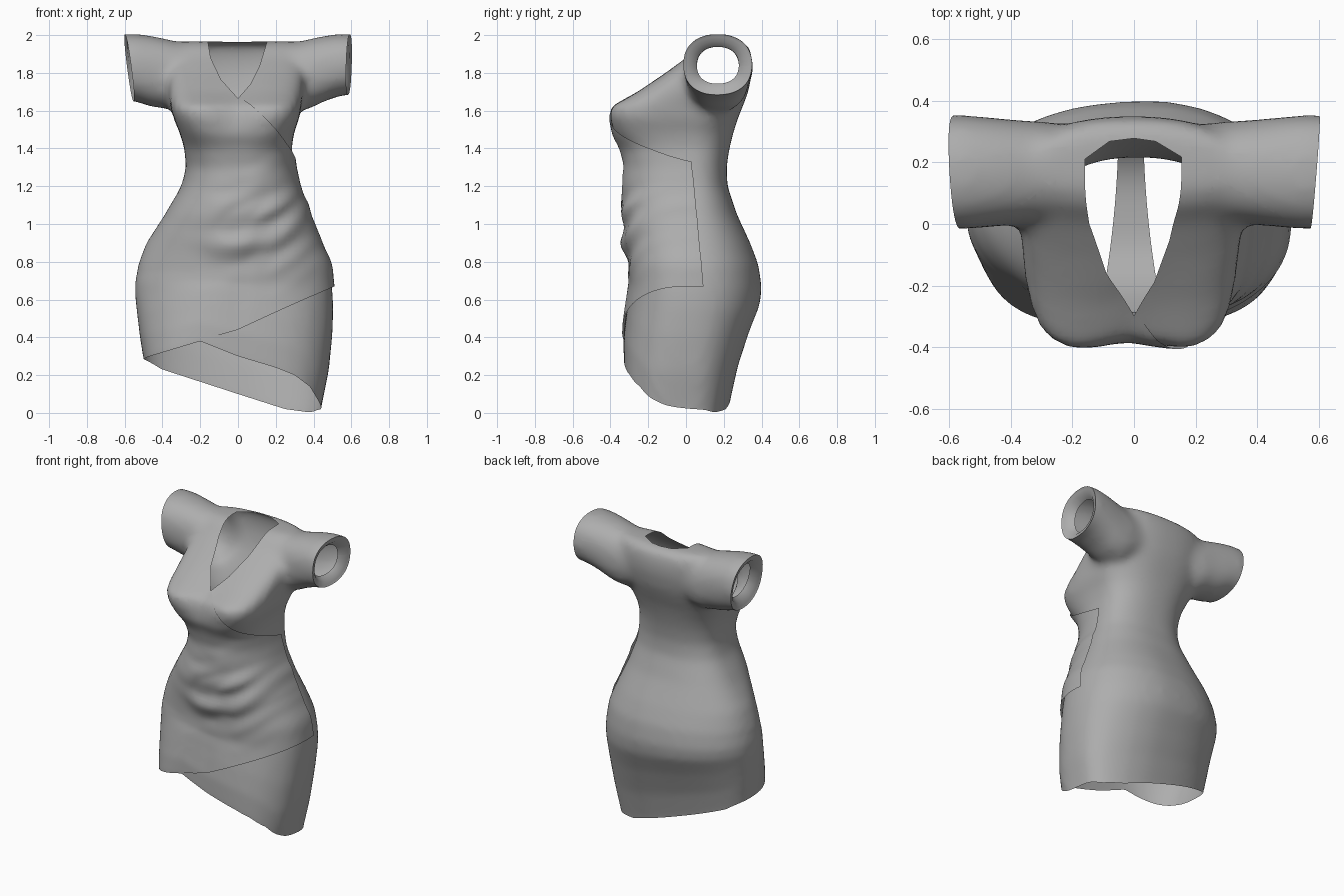
import bpy, bmesh, math
from mathutils import Vector, noise

if "Cube" in bpy.data.objects:
    bpy.data.objects.remove(bpy.data.objects["Cube"])

grey = bpy.data.materials.new("grey_cloth")
grey.diffuse_color = (0.42, 0.42, 0.42, 1)
grey.use_nodes = True
grey.node_tree.nodes["Principled BSDF"].inputs["Base Color"].default_value = grey.diffuse_color


def ramp(pts, v):
    """Piecewise linear lookup."""
    if v <= pts[0][0]:
        return pts[0][1]
    for (a, p), (b, q) in zip(pts, pts[1:]):
        if v <= b:
            return p + (q - p) * (v - a) / (b - a)
    return pts[-1][1]


def clamp(v):
    return min(max(v, 0), 1)


def power(v, e):
    return math.copysign(abs(v) ** (2 / e), v)


def loft(bm, rings):
    """Closed skin over a list of point rings."""
    loops = [[bm.verts.new(p) for p in r] for r in rings]
    n = len(loops[0])
    for a, b in zip(loops, loops[1:]):
        for i in range(n):
            j = (i + 1) % n
            bm.faces.new((a[i], a[j], b[j], b[i]))
    bm.faces.new(loops[0][::-1])
    bm.faces.new(loops[-1])


def make(name, bm):
    me = bpy.data.meshes.new(name)
    bmesh.ops.recalc_face_normals(bm, faces=bm.faces)
    bm.to_mesh(me)
    bm.free()
    ob = bpy.data.objects.new(name, me)
    bpy.context.collection.objects.link(ob)
    me.materials.append(grey)
    return ob


def cut(bm, co, no, clear=False, above=-1):
    """Slice everything above a height, optionally dropping the far side."""
    fs = [f for f in bm.faces if f.calc_center_median().z > above]
    es = {e for f in fs for e in f.edges}
    vs = {v for f in fs for v in f.verts}
    bmesh.ops.bisect_plane(bm, geom=list(vs) + list(es) + fs, dist=1e-5,
                           plane_co=co, plane_no=no, clear_outer=clear)


# Torso sections: z, left x, right x, front y, back y, front squareness
torso = [(-.1, -.49, .43, -.325, .23, 3.6), (0, -.50, .44, -.33, .24, 3.6),
         (.2, -.52, .48, -.33, .28, 3.1), (.4, -.535, .50, -.315, .34, 2.8),
         (.55, -.545, .505, -.30, .395, 2.6), (.65, -.545, .50, -.285, .405, 2.6),
         (.78, -.53, .48, -.285, .39, 2.5), (.9, -.485, .43, -.31, .345, 2.4),
         (1.05, -.385, .365, -.325, .27, 2.3), (1.2, -.295, .31, -.32, .22, 2.4),
         (1.3, -.27, .295, -.315, .215, 2.5), (1.4, -.28, .285, -.34, .23, 2.8),
         (1.48, -.305, .295, -.39, .25, 3.6), (1.56, -.34, .325, -.415, .275, 4.2),
         (1.62, -.36, .335, -.415, .30, 4.2), (1.7, -.37, .35, -.265, .33, 4),
         (1.8, -.37, .36, -.11, .35, 3.8), (1.88, -.36, .35, 0, .35, 3.8),
         (1.94, -.34, .34, .06, .335, 3.8), (1.967, -.32, .32, .12, .29, 4)]
bm = bmesh.new()
rings = []
for z, l, r, f, b, e in torso:
    ring = []
    for i in range(64):
        t = math.tau * i / 64
        c, s = math.cos(t), math.sin(t)
        ex = e if s < 0 else 2.3
        if s < 0 and c < 0 and z < 1:      # flatter left thigh
            ex -= .5
        x = (l + r) / 2 + (r - l) / 2 * power(c, ex)
        mid = .03 if z < 1.5 else min(.03 + (z - 1.5) * .4, .19)
        y = mid + (mid - f if s < 0 else b - mid) * power(s, ex)
        if s < 0:      # hollow between the bust halves
            y += .05 * math.exp(-(x / .12) ** 2) * math.exp(-((z - 1.62) / .1) ** 2)
        elif z < 1:    # seat slightly fuller on one side
            y -= .05 * max(0, .1 - x) * s
        ring.append((x, y, z))
    rings.append(ring)
loft(bm, rings)

# Sleeves: distance out, top z, bottom z, half depth
for side in (-1, 1):
    low = 0 if side > 0 else -.03
    sl = [(.2, 1.95, 1.62, .155), (.3, 1.96, 1.59, .165), (.38, 1.98, 1.61, .17),
          (.46, 1.997, 1.65 + low, .178), (.55, 2.008, 1.68 + low, .186),
          (.68, 2.0, 1.69 + low, .182)]
    rings = []
    for x, top, bot, d in sl:
        rings.append([(side * x, .168 + d * power(math.cos(t), 2.3),
                       (top + bot) / 2 + (top - bot) / 2 * power(math.sin(t), 2.3))
                      for t in (math.tau * i / 32 for i in range(32))])
    loft(bm, rings)

dress = make("dress_body", bm)
m = dress.modifiers.new("merge", 'REMESH')
m.mode, m.voxel_size = 'VOXEL', .022
m = dress.modifiers.new("soften", 'SMOOTH')
m.factor, m.iterations = .5, 14
dg = bpy.context.evaluated_depsgraph_get()
solid = bpy.data.meshes.new_from_object(dress.evaluated_get(dg))
dress.modifiers.clear()
bm = bmesh.new()
bm.from_mesh(solid)
bpy.data.meshes.remove(solid)

# Open the skirt bottom and sleeve ends
cut(bm, (0, 0, 0), (0, 0, -1), True)
cut(bm, (-.575, .17, 1.82), (-1, -.06, -.13), True, 1.5)
cut(bm, (.587, .17, 1.82), (1, -.08, -.03), True, 1.5)

# Neckline: wide V in the front, shallow scoop at the back
neck = [(-.16, 1.97), (-.145, 1.88), (-.09, 1.765), (0, 1.665),
        (.065, 1.74), (.115, 1.84), (.155, 1.97)]
planes = []
for (x0, z0), (x1, z1) in zip(neck, neck[1:]):
    planes.append((Vector((x0, 0, z0)), Vector((-(z1 - z0), 0, x1 - x0))))
scoop = [(.15, .22), (.07, .268), (0, .278), (-.08, .268), (-.16, .21)]
for (x0, y0), (x1, y1) in zip(scoop, scoop[1:]):
    planes.append((Vector((x0, y0, 0)), Vector((y1 - y0, x0 - x1, 0))))
mid_pt = Vector((0, 0, 1.9))
planes = [(c, n if (mid_pt - c).dot(n) > 0 else -n) for c, n in planes]
for c, n in planes:
    cut(bm, c, n, False, 1.5)
hole = [f for f in bm.faces
        if all((f.calc_center_median() - c).dot(n) > 0 for c, n in planes)]
bmesh.ops.delete(bm, geom=hole, context='FACES')

# Asymmetric hem, different in front and back
back_hem = [(-.5, .28), (-.4, .23), (0, .10), (.25, .02), (.4, 0), (.45, .01)]
front_hem = [(-.5, .29), (-.2, .38), (0, .30), (.2, .24), (.3, .2), (.38, .14), (.44, .04)]
for v in bm.verts:
    if v.co.z < .75:
        w = clamp((v.co.y + .15) / .3)
        h = ramp(front_hem, v.co.x) * (1 - w) + ramp(back_hem, v.co.x) * w
        v.co.z = h + v.co.z * (.75 - h) / .75

# Wrap panel copied from the body front
wrap = bm.copy()

# Sleeve cuffs rolled inward
for k, inward in ((.92, -.008), (.85, .006), (.78, .035)):
    rim = [e for e in bm.edges if e.is_boundary and
           all(abs(v.co.x) > .44 and v.co.z > 1.5 for v in e.verts)]
    new = bmesh.ops.extrude_edge_only(bm, edges=rim)["geom"]
    for v in (g for g in new if isinstance(g, bmesh.types.BMVert)):
        v.co.y = .17 + (v.co.y - .17) * k
        v.co.z = 1.835 + (v.co.z - 1.835) * k
        v.co.x -= math.copysign(inward, v.co.x)
bm.to_mesh(dress.data)
bm.free()

# Trim the panel to its slanted edges
for co, no in (((0, 0, .44), (.28, 0, -1)), ((0, 0, .44), (.46, 0, -1)),
               ((0, 0, 1.614), (.958, .217, 1)), ((0, 0, 1.66), (-.3, 0, 1)),
               ((0, .03, 1.31), (0, 1, .094))):
    cut(wrap, co, no, True)
wrap.normal_update()
moves = []
for v in wrap.verts:
    x, y, z = v.co
    right = clamp((x + .45) / .4)
    low = clamp((1.6 - z) / .25)
    off = .001 + .006 * clamp((x + .01) / .08) + .008 * right * low
    # Draped folds across the waist
    env = math.exp(-((x - .1) / .25) ** 2 - ((z - 1.0) / .24) ** 2)
    sag = z - .3 * x - .7 * (x - .05) ** 2
    wave = math.sin(math.tau * sag / .17 + 5 * x) * .5 + .5
    n = noise.noise(Vector((x * 5 + 3, 1.7, sag * 9)))
    off += env * (.011 * wave + .045 * clamp(n + .25))
    off += .006 * math.exp(-((z - .7 - .2 * x) / .07) ** 2) * right
    moves.append((v, v.normal * off))
for v, d in moves:
    v.co += d
panel = make("wrap_panel", wrap)

# Narrow strap under the skirt, flaring where it meets front and back
bm = bmesh.new()
rows = []
for i in range(21):
    t = i / 20
    y = -.28 + .62 * t
    half = .04 + .06 * (1 - t) ** 2 + .1 * clamp((t - .85) / .15) ** 2 + .08 * clamp((.15 - t) / .15) ** 2
    z = .44 + .2 * abs(2 * t - 1) ** 3
    rows.append([bm.verts.new((-.01 + half * s, y, z)) for s in (-1, -.33, .33, 1)])
for a, b in zip(rows, rows[1:]):
    for j in range(3):
        bm.faces.new((a[j], a[j + 1], b[j + 1], b[j]))
strap = make("inner_strap", bm)

# Smooth shading
for ob in (dress, panel, strap):
    bpy.ops.object.select_all(action='DESELECT')
    ob.select_set(True)
    bpy.context.view_layer.objects.active = ob
    bpy.ops.object.shade_smooth_by_angle(angle=math.radians(50))
